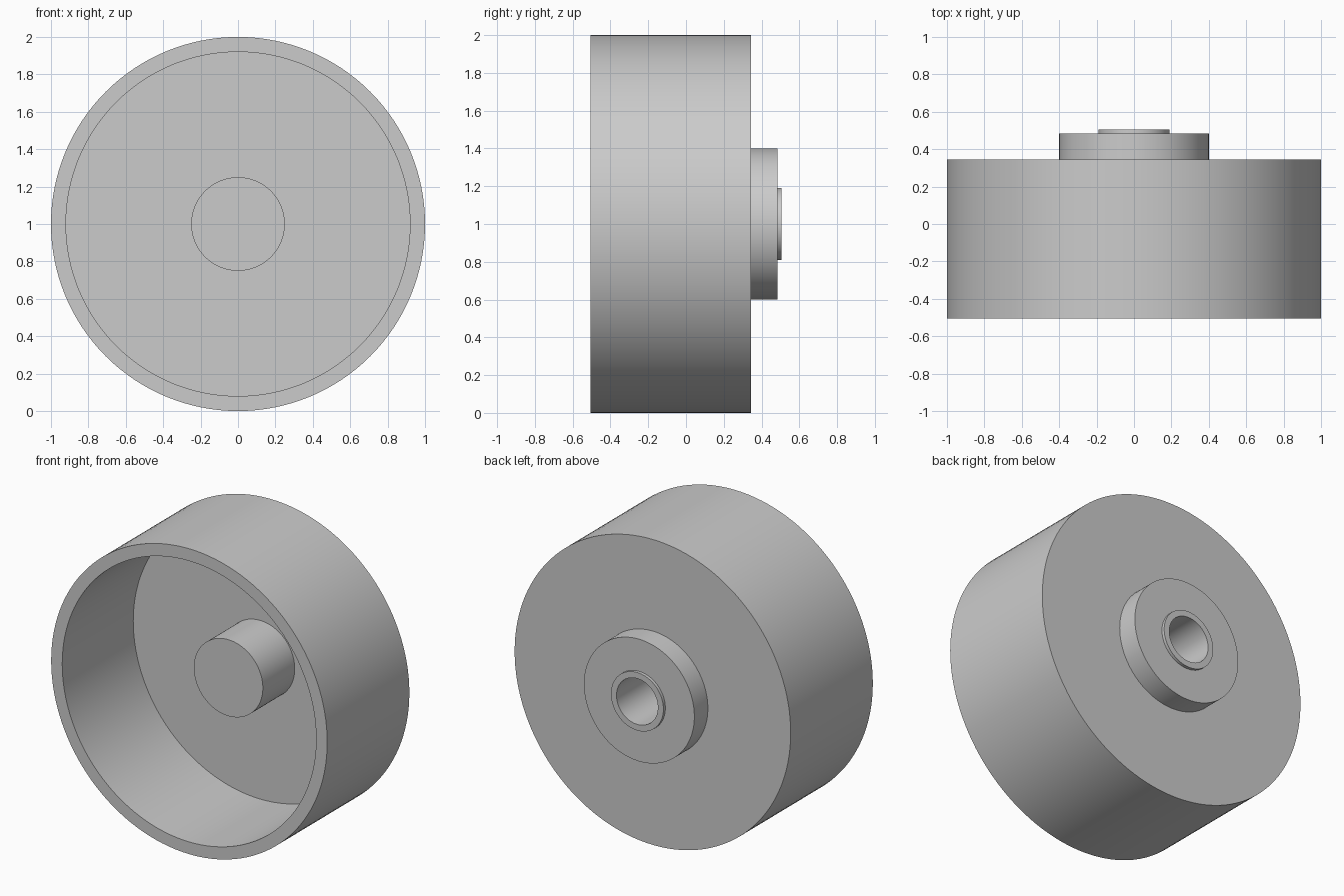
import bpy
import bmesh
from math import sin, cos, tau, radians

if "Cube" in bpy.data.objects:
    bpy.data.objects.remove(bpy.data.objects["Cube"], do_unlink=True)

SEGMENTS = 128
AXIS_Z = 1.0

grey = bpy.data.materials.new("plain grey")
grey.use_nodes = True
grey.diffuse_color = (0.6, 0.6, 0.6, 1)
grey.node_tree.nodes["Principled BSDF"].inputs["Base Color"].default_value = (0.6, 0.6, 0.6, 1)


def lathe(name, profile):
    """Spin (radius, y) points about the horizontal axis; outside lies to the left of the path."""
    bm = bmesh.new()
    rings = []
    for r, y in profile:
        if r == 0:
            rings.append([bm.verts.new((0, y, AXIS_Z))] * SEGMENTS)
        else:
            rings.append([bm.verts.new((r * cos(tau * i / SEGMENTS), y,
                                        AXIS_Z + r * sin(tau * i / SEGMENTS)))
                          for i in range(SEGMENTS)])
    for a, b in zip(rings, rings[1:]):
        for i in range(SEGMENTS):
            j = (i + 1) % SEGMENTS
            corners = [a[j], b[j], b[i], a[i]]
            bm.faces.new(list(dict.fromkeys(corners)))  # triangles at the axis
    mesh = bpy.data.meshes.new(name)
    bm.to_mesh(mesh)
    bm.free()
    mesh.materials.append(grey)
    obj = bpy.data.objects.new(name, mesh)
    bpy.context.collection.objects.link(obj)
    bpy.ops.object.select_all(action="DESELECT")
    obj.select_set(True)
    bpy.context.view_layer.objects.active = obj
    bpy.ops.object.shade_smooth_by_angle(angle=radians(30))
    return obj


# Shared dimensions
BORE_R, COLLAR_R, BOSS_R, FLANGE_R, INNER_R, DRUM_R = 0.15, 0.19, 0.25, 0.4, 0.92, 1.0
FRONT, BACK, FLOOR = -0.505, 0.345, 0.23
FLANGE_Y, COLLAR_Y, BOSS_Y, BORE_END = 0.485, 0.505, -0.10, -0.04

# Raised collar with its blind bore
lathe("collar_and_bore", [(0, BORE_END), (BORE_R, BORE_END), (BORE_R, COLLAR_Y),
                          (COLLAR_R, COLLAR_Y), (COLLAR_R, FLANGE_Y)])
# Round flange on the back
lathe("rear_flange", [(COLLAR_R, FLANGE_Y), (FLANGE_R, FLANGE_Y), (FLANGE_R, BACK)])
# Hollow drum, open at the front
lathe("drum", [(FLANGE_R, BACK), (DRUM_R, BACK), (DRUM_R, FRONT),
               (INNER_R, FRONT), (INNER_R, FLOOR), (BOSS_R, FLOOR)])
# Central boss inside the drum
lathe("inner_boss", [(BOSS_R, FLOOR), (BOSS_R, BOSS_Y), (0, BOSS_Y)])
